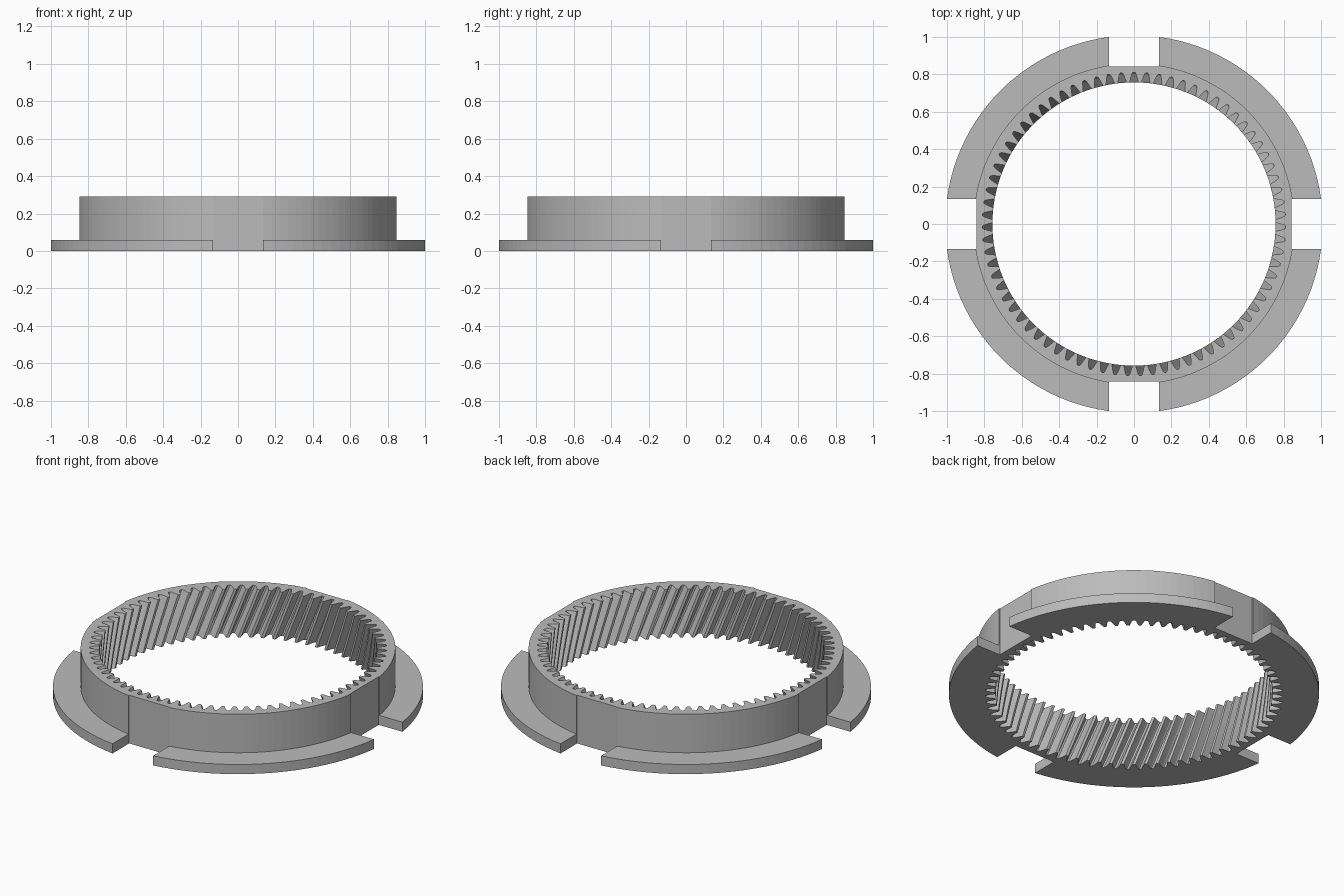
import bpy, bmesh
from math import sin, cos, asin, tau, pi

cube = bpy.data.objects.get("Cube")
if cube:
    bpy.data.objects.remove(cube)

TEETH = 75
TWIST = -0.14          # helix rotation from bottom to top
HEIGHT, FLANGE_H = 0.29, 0.058
RING_R, FLANGE_R = 0.858, 1.009
SLOT, FLAT = 0.135, 0.842
LAYERS, ARC = 10, 24

grey = bpy.data.materials.new("grey_metal")
grey.use_nodes = True
grey.diffuse_color = (0.5, 0.5, 0.5, 1)
grey.node_tree.nodes["Principled BSDF"].inputs["Base Color"].default_value = (0.5, 0.5, 0.5, 1)


def finish(bm, name):
    bmesh.ops.recalc_face_normals(bm, faces=bm.faces)
    mesh = bpy.data.meshes.new(name)
    bm.to_mesh(mesh)
    bm.free()
    mesh.materials.append(grey)
    obj = bpy.data.objects.new(name, mesh)
    bpy.context.collection.objects.link(obj)
    return obj


def arc(radius, quarter):
    """Arc of one quadrant, stopping at the slots on both sides."""
    a = asin(SLOT / radius)
    return [(radius * cos(t), radius * sin(t)) for t in
            (quarter * pi / 2 + a + (pi / 2 - 2 * a) * i / ARC for i in range(ARC + 1))]


def loop(bm, points, z):
    return [bm.verts.new((x, y, z)) for x, y in points]


def wall(bm, low, high):
    n = len(low)
    for i in range(n):
        j = (i + 1) % n
        bm.faces.new((low[i], low[j], high[j], high[i]))


def ring_outline():
    """Round outline with a shallow flat at each slot."""
    pts = []
    for q in range(4):
        c, s = cos(q * pi / 2), sin(q * pi / 2)
        pts += [(FLAT * c - y * s, FLAT * s + y * c) for y in (-SLOT, SLOT)]
        pts += arc(RING_R, q)
    return pts


def tooth_outline(turn):
    """Gap profile: offset in pitches from the gap centre, radius."""
    half = [(0.08, 0.811), (0.17, 0.802), (0.25, 0.785), (0.33, 0.767), (0.38, 0.757)]
    gap = [(-o, r) for o, r in reversed(half)] + half
    pts = []
    for k in range(TEETH):
        for o, r in gap:
            t = pi / 2 + turn + (k + o) * tau / TEETH
            pts.append((r * cos(t), r * sin(t)))
    return pts


# Ring with helical internal teeth
bm = bmesh.new()
outer = [loop(bm, ring_outline(), z) for z in (0, HEIGHT)]
wall(bm, *outer)
inner = []
for i in range(LAYERS + 1):
    f = i / LAYERS
    inner.append(loop(bm, tooth_outline(TWIST * (f - 1)), HEIGHT * f))
for low, high in zip(inner, inner[1:]):
    wall(bm, low, high)
for rim, teeth in ((outer[0], inner[0]), (outer[1], inner[-1])):
    edges = [bm.edges.get((v[i - 1], v[i])) for v in (rim, teeth) for i in range(len(v))]
    bmesh.ops.triangle_fill(bm, edges=edges, use_beauty=True, normal=(0, 0, 1))
finish(bm, "toothed_ring")

# Four flange segments around the base
for q, name in enumerate(("back_left", "back_right", "front_right", "front_left")):
    bm = bmesh.new()
    rows = [loop(bm, arc(r, q), z) for r, z in
            ((RING_R, 0), (FLANGE_R, 0), (FLANGE_R, FLANGE_H), (RING_R, FLANGE_H))]
    # inner edge reaches the flat at the slots
    for a, b in zip(range(4), (1, 2, 3, 0)):
        for i in range(ARC):
            bm.faces.new((rows[a][i], rows[a][i + 1], rows[b][i + 1], rows[b][i]))
    for end in (0, ARC):
        bm.faces.new([r[end] for r in rows])
    finish(bm, name + "_flange")
